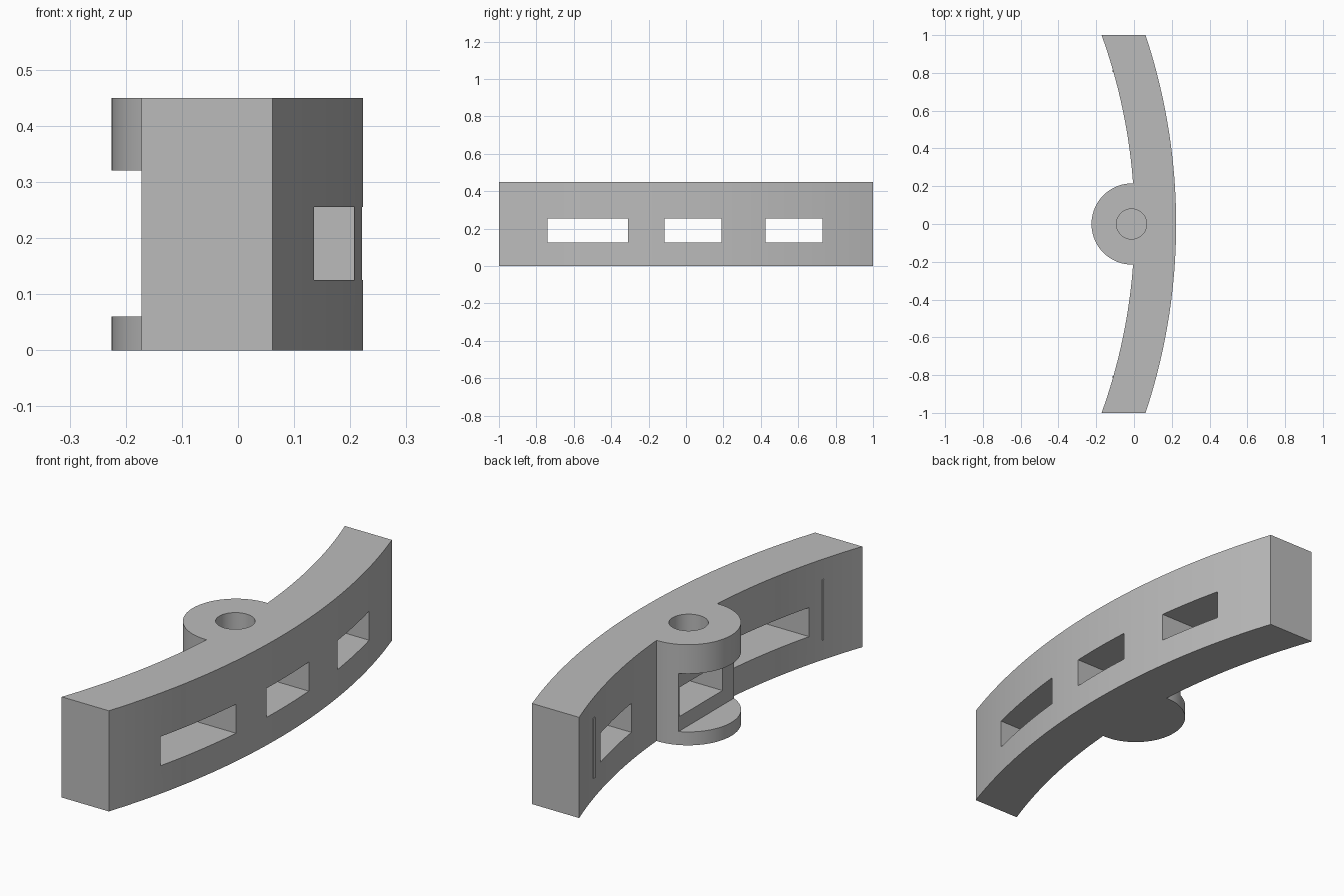
import bpy, bmesh, math

cube = bpy.data.objects.get("Cube")
if cube:
    bpy.data.objects.remove(cube, do_unlink=True)

HEIGHT = 0.45
ARC_X = -2.947                      # centre of the curved bar
R_OUT, R_IN = 3.17, 2.95
BOSS_X, BOSS_R = -0.01, 0.215

grey = bpy.data.materials.new("plain grey")
grey.use_nodes = True
colour = (0.5, 0.5, 0.5, 1)
grey.diffuse_color = colour
grey.node_tree.nodes["Principled BSDF"].inputs["Base Color"].default_value = colour


def prism(name, outline, z0, z1):
    """Closed outline in plan, extruded from z0 to z1."""
    bm = bmesh.new()
    face = bm.faces.new([bm.verts.new((x, y, z0)) for x, y in outline])
    top = bmesh.ops.extrude_face_region(bm, geom=[face])["geom"]
    bmesh.ops.translate(bm, vec=(0, 0, z1 - z0),
                        verts=[v for v in top if isinstance(v, bmesh.types.BMVert)])
    bmesh.ops.recalc_face_normals(bm, faces=bm.faces)
    mesh = bpy.data.meshes.new(name)
    bm.to_mesh(mesh)
    bm.free()
    mesh.materials.append(grey)
    obj = bpy.data.objects.new(name, mesh)
    bpy.context.collection.objects.link(obj)
    return obj


def box(name, x0, x1, y0, y1, z0, z1):
    return prism(name, [(x0, y0), (x1, y0), (x1, y1), (x0, y1)], z0, z1)


def bar_arc(radius, y0, y1, n):
    ys = [y0 + (y1 - y0) * i / n for i in range(n + 1)]
    return [(ARC_X + math.sqrt(radius ** 2 - y * y), y) for y in ys]


def circle_arc(cx, radius, a0, a1, n):
    angles = [math.radians(a0 + (a1 - a0) * i / n) for i in range(n + 1)]
    return [(cx + radius * math.cos(a), radius * math.sin(a)) for a in angles]


# Curved bar with the round boss on its inner side
outline = (bar_arc(R_OUT, -1, 1, 40)
           + bar_arc(R_IN, 1, BOSS_R, 16)
           + circle_arc(BOSS_X, BOSS_R, 89, 271, 48)
           + bar_arc(R_IN, -BOSS_R, -1, 16))
bar = prism("curved_bar", outline, 0, HEIGHT)

# Gap between the lugs, blind pin hole and three windows
cutters = [
    box("lug_gap_cutter", -0.5, -0.1, -0.4, 0.4, 0.06, 0.32),
    prism("pin_hole_cutter", circle_arc(-0.013, 0.08, 0, 350, 35), 0.32, 0.6),
]
for y0, y1 in ((-0.74, -0.31), (-0.115, 0.19), (0.425, 0.73)):
    cutters.append(box("window_cutter", -0.6, 0.6, y0, y1, 0.125, 0.255))

for cutter in cutters:
    cutter.hide_render = True
    cutter.hide_set(True)
    cutter.display_type = 'WIRE'
    cut = bar.modifiers.new(cutter.name, 'BOOLEAN')
    cut.operation = 'DIFFERENCE'
    cut.solver = 'EXACT'
    cut.object = cutter

# Bake the cuts, then remove the cutters
bpy.context.view_layer.update()
depsgraph = bpy.context.evaluated_depsgraph_get()
baked = bpy.data.meshes.new_from_object(bar.evaluated_get(depsgraph))
bar.modifiers.clear()
bar.data = baked
for cutter in cutters:
    bpy.data.objects.remove(cutter, do_unlink=True)

# Fine upright ridges on the inner face
for side, name in ((-1, "front_ridge"), (1, "back_ridge")):
    x = ARC_X + math.sqrt(R_IN ** 2 - 0.81 ** 2)
    box(name, x - 0.004, x + 0.01, side * 0.81 - 0.006, side * 0.81 + 0.006, 0.09, 0.36)

bpy.ops.object.select_all(action='DESELECT')
bar.select_set(True)
bpy.context.view_layer.objects.active = bar
bpy.ops.object.shade_smooth_by_angle(angle=math.radians(30))
